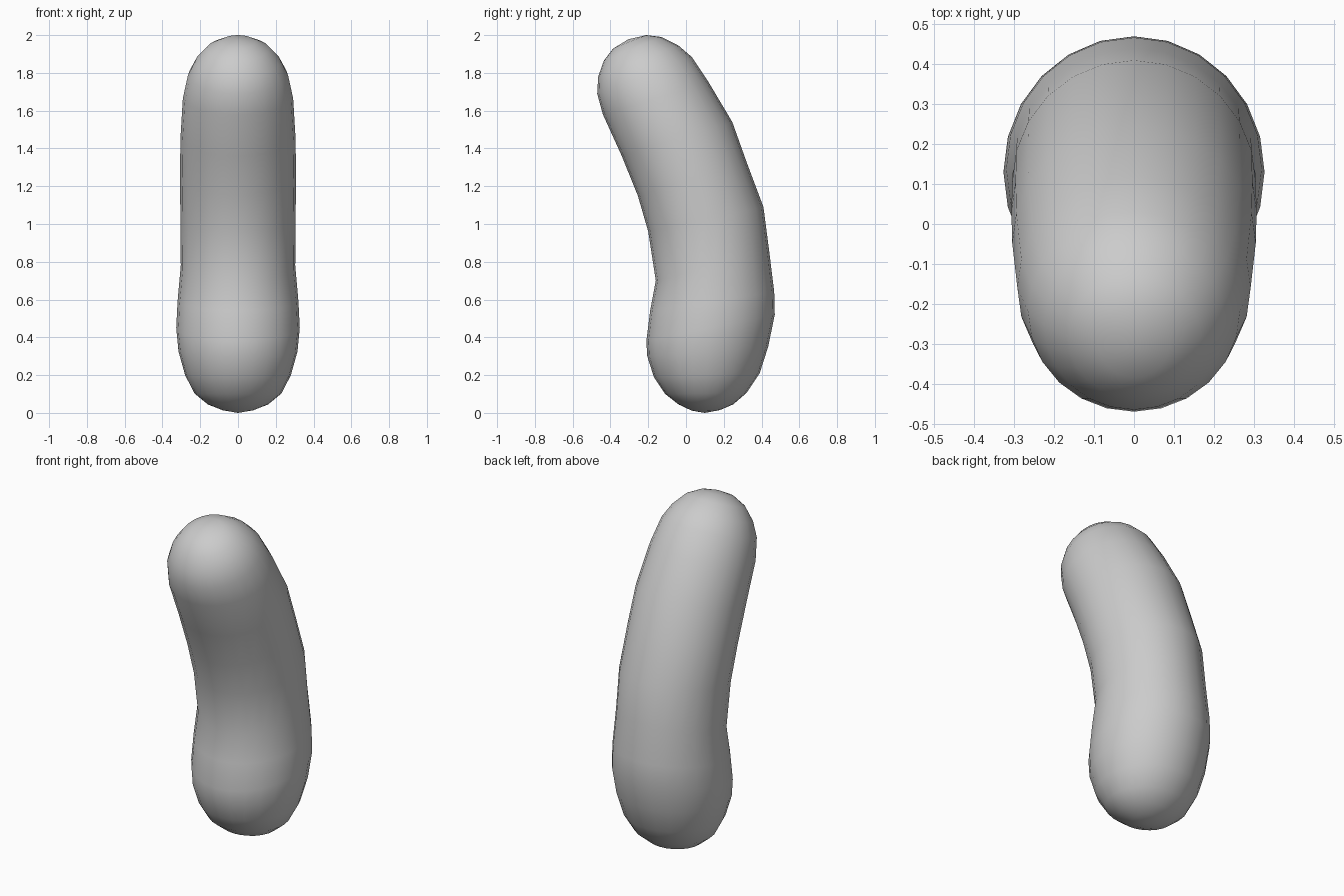
import bpy
import bmesh
from math import cos, sin, tau
from mathutils import Vector

default_cube = bpy.data.objects.get("Cube")
if default_cube:
    bpy.data.objects.remove(default_cube, do_unlink=True)

SIDES = 24

# Cross-sections from bottom to top: front (y, z), back (y, z), half width
SECTIONS = [
    (.03, .012, .18, .015, .08),
    (-.04, .045, .25, .045, .16),
    (-.11, .10, .32, .105, .23),
    (-.17, .19, .39, .21, .28),
    (-.205, .30, .435, .35, .315),
    (-.21, .38, .47, .52, .327),
    (-.19, .54, .467, .64, .32),
    (-.16, .70, .44, .86, .303),
    (-.20, .96, .41, 1.09, .305),
    (-.255, 1.15, .32, 1.33, .307),
    (-.34, 1.36, .245, 1.54, .305),
    (-.44, 1.58, .12, 1.75, .292),
    (-.47, 1.69, .03, 1.885, .265),
    (-.465, 1.78, -.04, 1.945, .225),
    (-.435, 1.865, -.13, 1.99, .165),
    (-.385, 1.93, -.21, 2, .09),
]
BOTTOM_POLE = (0, .10, 0)
TOP_POLE = (0, -.305, 1.978)


def make_material(name, color):
    material = bpy.data.materials.new(name)
    material.use_nodes = True
    material.diffuse_color = color
    shader = next(n for n in material.node_tree.nodes if n.type == "BSDF_PRINCIPLED")
    shader.inputs["Base Color"].default_value = color
    return material


def add_ring(bm, section):
    """Add one tilted elliptical ring of vertices."""
    front_y, front_z, back_y, back_z, half_width = section
    front = Vector((0, front_y, front_z))
    back = Vector((0, back_y, back_z))
    centre = (front + back) / 2
    depth = (back - front) / 2
    across = Vector((half_width, 0, 0))
    angles = [tau * i / SIDES for i in range(SIDES)]
    return [bm.verts.new(centre + across * cos(a) + depth * sin(a)) for a in angles]


def add_cap(bm, ring, pole):
    """Close an end ring with a fan of triangles."""
    tip = bm.verts.new(pole)
    for i in range(SIDES):
        bm.faces.new((ring[i], ring[(i + 1) % SIDES], tip))


# Bent capsule body, lofted through the rings
bm = bmesh.new()
rings = [add_ring(bm, section) for section in SECTIONS]
for lower, upper in zip(rings, rings[1:]):
    for i in range(SIDES):
        j = (i + 1) % SIDES
        bm.faces.new((lower[i], lower[j], upper[j], upper[i]))
add_cap(bm, rings[0], BOTTOM_POLE)
add_cap(bm, rings[-1], TOP_POLE)
bmesh.ops.recalc_face_normals(bm, faces=bm.faces)
for face in bm.faces:
    face.smooth = True

mesh = bpy.data.meshes.new("curved_body")
bm.to_mesh(mesh)
bm.free()
mesh.materials.append(make_material("plain grey", (.6, .6, .6, 1)))
body = bpy.data.objects.new("curved_body", mesh)
bpy.context.collection.objects.link(body)
